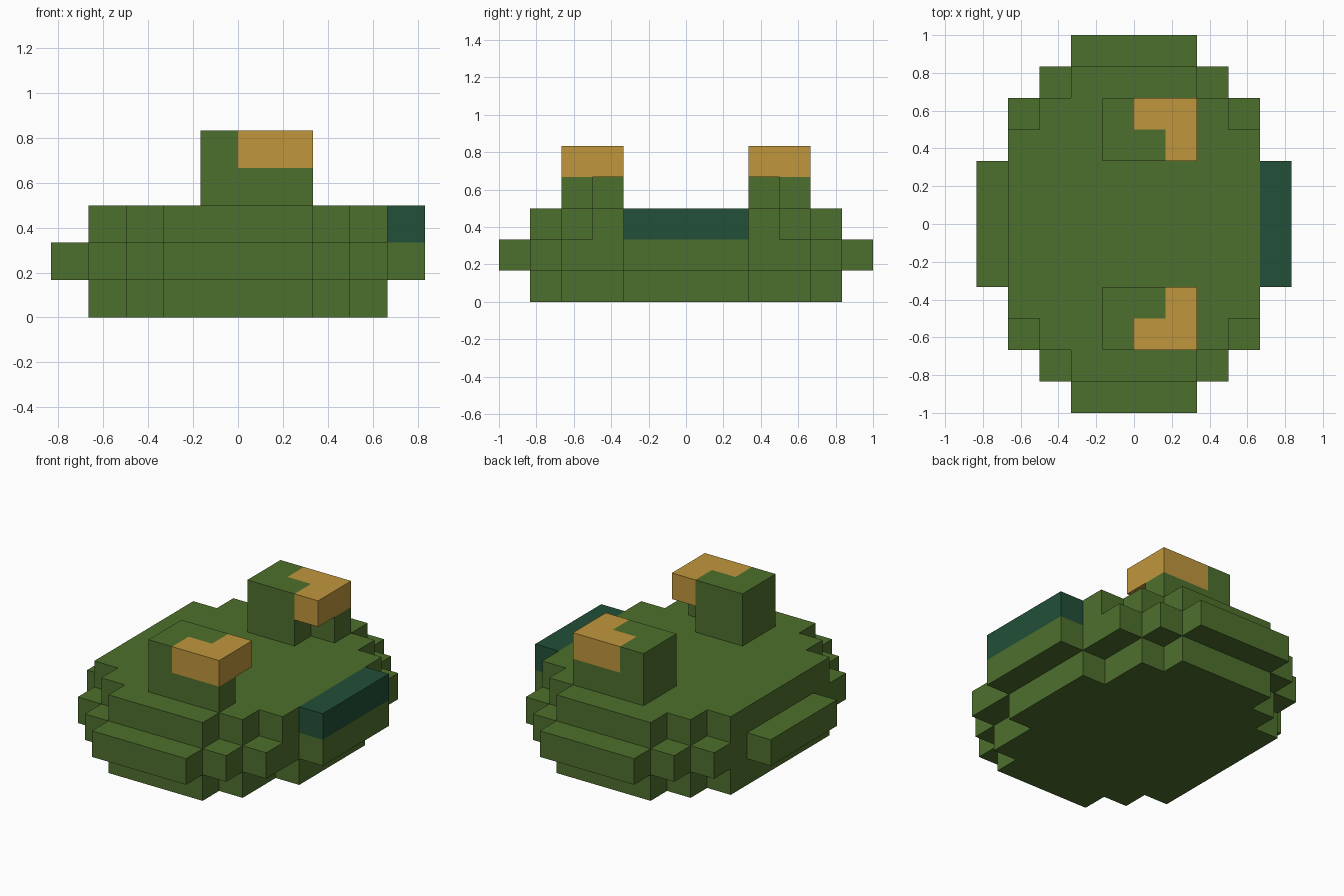
import bpy
import bmesh
from mathutils import Vector

UNIT = 1 / 6  # edge length of one block

if "Cube" in bpy.data.objects:
    bpy.data.objects.remove(bpy.data.objects["Cube"], do_unlink=True)


def material(name, rgb):
    mat = bpy.data.materials.new(name)
    mat.use_nodes = True
    mat.diffuse_color = (*rgb, 1)
    mat.node_tree.nodes["Principled BSDF"].inputs["Base Color"].default_value = (*rgb, 1)
    return mat


green = material("leaf green", (0.076, 0.162, 0.026))
gold = material("gold", (0.527, 0.305, 0.045))
teal = material("dark teal", (0.016, 0.08, 0.04))


def block_object(name, cells, mats, touching=(), colour=lambda cell: 0):
    """Join unit blocks into one shell, keeping only the outer faces."""
    bm = bmesh.new()
    for cell in sorted(cells):
        for axis in range(3):
            for side in (0, 1):
                step = [0, 0, 0]
                step[axis] = 2 * side - 1
                neighbour = tuple(c + s for c, s in zip(cell, step))
                if neighbour in cells or neighbour in touching:
                    continue
                u, v = (axis + 1) % 3, (axis + 2) % 3
                corners = []
                for a, b in ((0, 0), (1, 0), (1, 1), (0, 1)):
                    p = Vector(cell)
                    p[axis] += side
                    p[u] += a
                    p[v] += b
                    corners.append(bm.verts.new(p * UNIT))
                if not side:
                    corners.reverse()
                bm.faces.new(corners).material_index = colour(cell)
    bmesh.ops.remove_doubles(bm, verts=bm.verts, dist=0.001)
    # Merge flat neighbours into large faces
    bmesh.ops.dissolve_limit(bm, angle_limit=0.01, verts=bm.verts, edges=bm.edges,
                             delimit={'MATERIAL'})
    mesh = bpy.data.meshes.new(name)
    bm.to_mesh(mesh)
    bm.free()
    for mat in mats:
        mesh.materials.append(mat)
    obj = bpy.data.objects.new(name, mesh)
    bpy.context.collection.objects.link(obj)
    return obj


def reach(i):
    """How far a block extends from the centre line."""
    return max(i + 1, -i)


def layer(z, right, left):
    """Stepped oval: half depth in y for each distance from the centre in x."""
    return {(x, y, z) for x in range(-5, 5) for y in range(-6, 6)
            if reach(y) <= (right if x >= 0 else left).get(reach(x), 0)}


# Body: three stepped layers, the middle one widest
top_steps = {1: 5, 2: 5, 3: 4, 4: 3}
base_steps = {1: 5, 2: 5, 3: 4, 4: 2}
middle_steps = {1: 6, 2: 6, 3: 5, 4: 4, 5: 2}
body = (layer(0, base_steps, top_steps)
        | layer(1, middle_steps, middle_steps)
        | layer(2, top_steps, top_steps))
block_object("body", body, [green])

# Mouth: dark bar on the +x side
mouth = {(4, y, 2) for y in range(-2, 2)}
block_object("mouth", mouth, [teal], body)

# Eyes: raised blocks with a notch below and an L-shaped gold iris
for name, outer, inner in (("right_eye", -4, -3), ("left_eye", 3, 2)):
    cells = {(x, y, z) for x in (-1, 0, 1) for y in (outer, inner) for z in (3, 4)}
    cells.discard((1, inner, 3))

    def iris(cell):
        x, y, z = cell
        return int(z == 4 and (x == 1 or (x == 0 and y == outer)))

    block_object(name, cells, [green, gold], body, iris)
